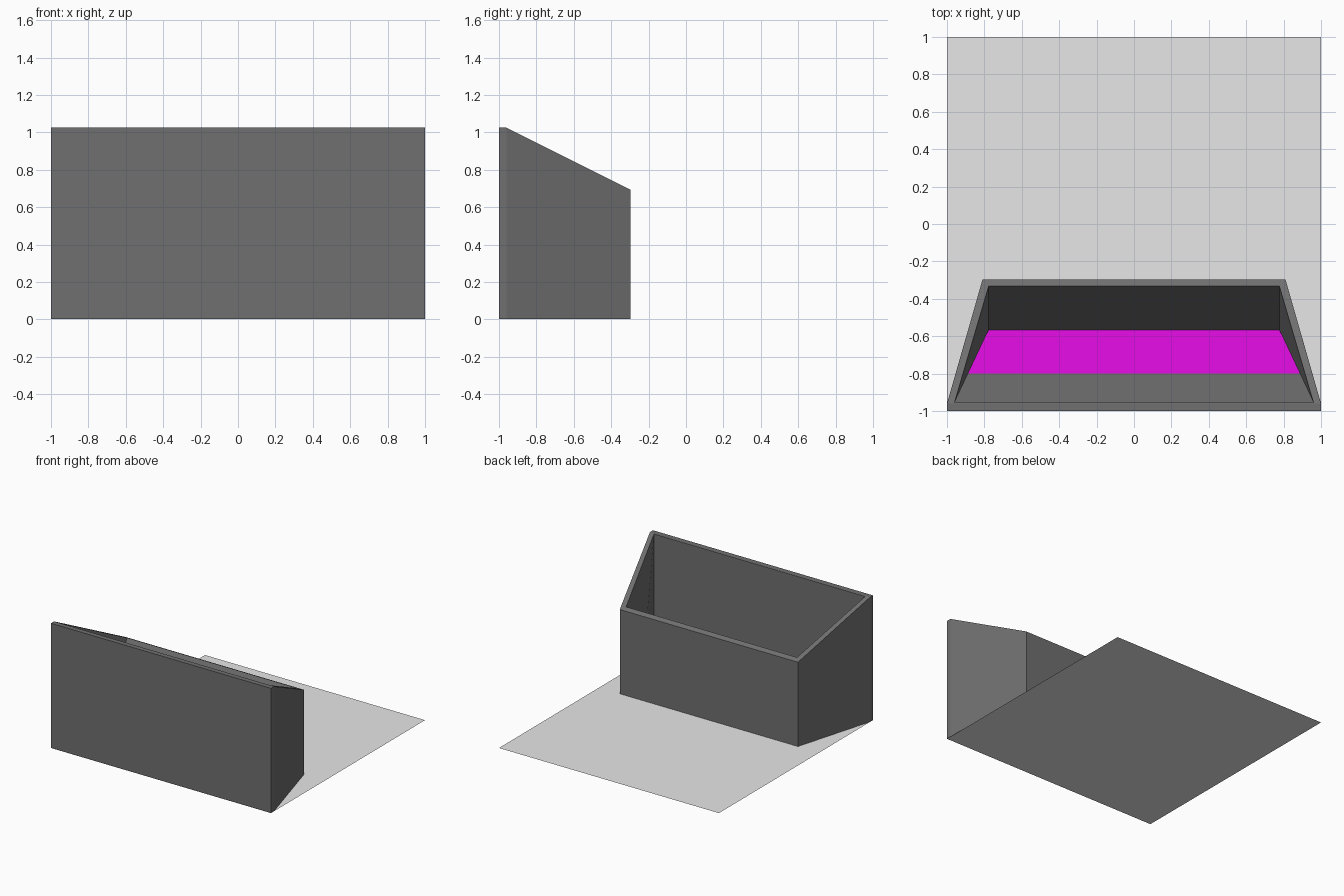
import bpy, bmesh

if "Cube" in bpy.data.objects:
    bpy.data.objects.remove(bpy.data.objects["Cube"])


def material(name, color):
    m = bpy.data.materials.new(name)
    m.diffuse_color = (*color, 1)
    m.use_nodes = True
    m.node_tree.nodes["Principled BSDF"].inputs["Base Color"].default_value = m.diffuse_color
    return m


dark_grey = material("dark grey", (0.16, 0.16, 0.16))
light_grey = material("light grey", (0.8, 0.8, 0.8))
magenta = material("magenta", (1.0, 0.005, 1.0))


def make_object(name, bm, mat):
    bmesh.ops.recalc_face_normals(bm, faces=bm.faces[:])
    me = bpy.data.meshes.new(name)
    bm.to_mesh(me)
    bm.free()
    me.materials.append(mat)
    ob = bpy.data.objects.new(name, me)
    bpy.context.scene.collection.objects.link(ob)
    return ob


def sheet(name, pts, z, mat):
    bm = bmesh.new()
    bm.faces.new([bm.verts.new((x, y, z)) for x, y in pts])
    return make_object(name, bm, mat)


TOP, FLOOR, BASE = 1.025, 0.25, 0.001


def slope(y):
    # height of the slanted rim, falling towards the back
    return TOP - 0.5 * max(0, y + 0.96)


# Base sheet
sheet("base_sheet", [(-1, -1), (1, -1), (1, 1), (-1, 1)], 0, light_grey)

# Slant-topped bin: outer shell, rim and pocket
bm = bmesh.new()
outline = [(-1, -1), (1, -1), (1, -0.96), (0.81, -0.297), (-0.81, -0.297), (-1, -0.96)]
low = [bm.verts.new((x, y, BASE)) for x, y in outline]
top = [bm.verts.new((x, y, slope(y))) for x, y in outline]
bm.faces.new(low[::-1])
for i in range(6):
    j = (i + 1) % 6
    bm.faces.new((low[i], low[j], top[j], top[i]))
bm.faces.new((top[0], top[1], top[2], top[5]))

mouth_pts = [(0.96, -0.955), (0.777, -0.332), (-0.777, -0.332), (-0.96, -0.955)]
floor_pts = [(0.96, -0.955), (0.777, -0.566), (-0.777, -0.566), (-0.96, -0.955)]
mouth = [bm.verts.new((x, y, slope(y))) for x, y in mouth_pts]
floor = [bm.verts.new((x, y, FLOOR)) for x, y in floor_pts]
rim = top[2:]
for i in range(4):
    j = (i + 1) % 4
    bm.faces.new((rim[i], rim[j], mouth[j], mouth[i]))
for i in (1, 3):  # back and front pocket walls
    j = (i + 1) % 4
    bm.faces.new((mouth[i], mouth[j], floor[j], floor[i]))
for a, b in ((0, 1), (3, 2)):  # twisted side walls
    bm.faces.new((mouth[a], mouth[b], floor[b]))
    bm.faces.new((mouth[a], floor[b], floor[a]))
bm.faces.new(floor)
make_object("slanted_bin", bm, dark_grey)

# Magenta panel on the pocket floor
sheet("floor_panel", [(-0.887, -0.80), (0.887, -0.80), (0.777, -0.566), (-0.777, -0.566)],
      FLOOR + 0.003, magenta)
